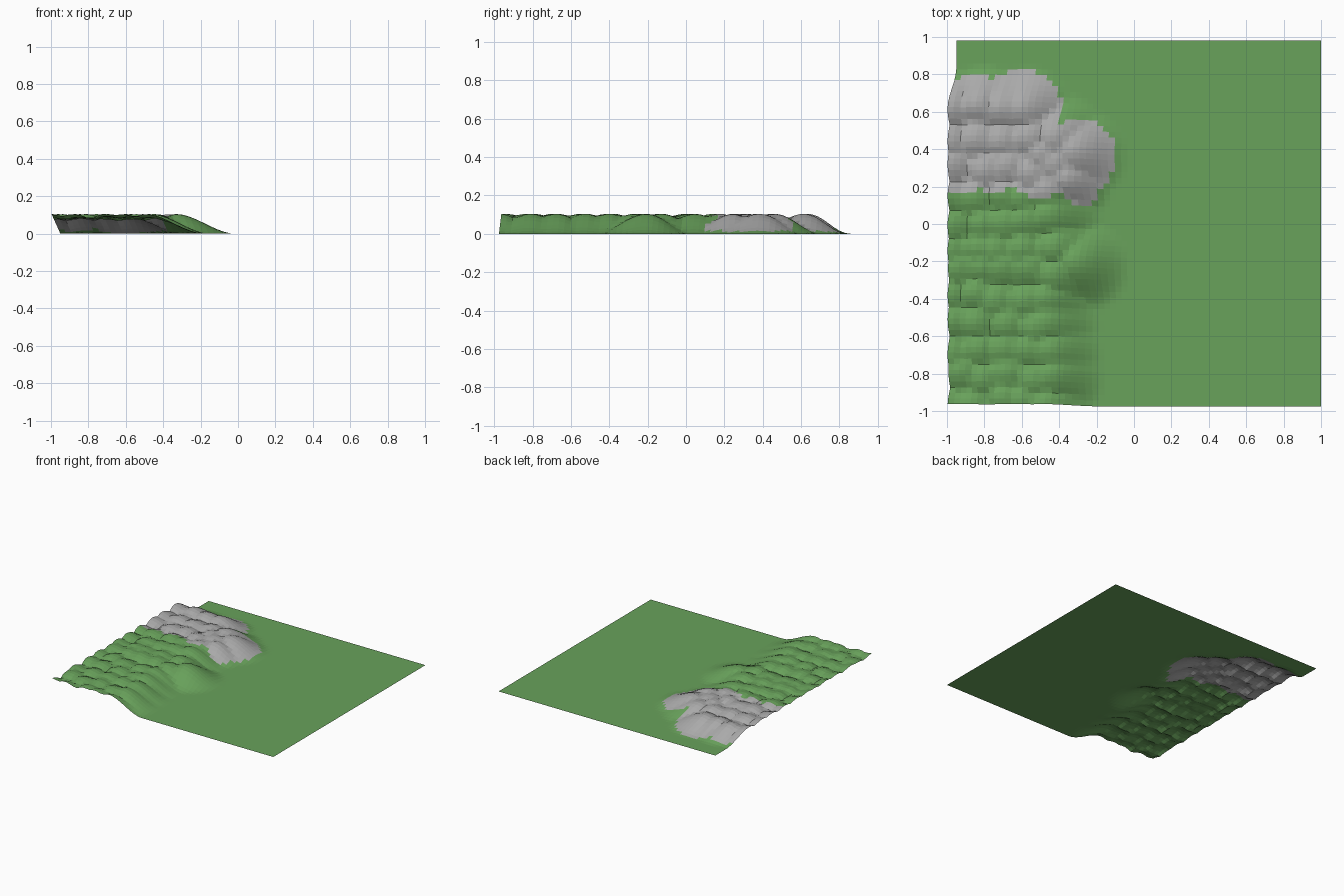
import bpy, bmesh, math, random

if "Cube" in bpy.data.objects:
    bpy.data.objects.remove(bpy.data.objects["Cube"])

random.seed(4)
N = 64                       # grid cells per side
X0, X1, Y0, Y1 = -0.95, 1.0, -0.975, 0.98
H = 0.104                    # hill height

def material(name, rgb):
    m = bpy.data.materials.new(name)
    m.diffuse_color = (*rgb, 1)
    m.use_nodes = True
    m.node_tree.nodes["Principled BSDF"].inputs["Base Color"].default_value = m.diffuse_color
    return m

# Hill domes: (x, y, radius); outer ones placed, inner ones scattered in rows
domes = [(-0.29, 0.37, 0.26), (-0.28, -0.22, 0.26), (-0.56, 0.60, 0.25),
         (-0.80, 0.62, 0.24), (-0.95, 0.60, 0.24), (-0.33, 0.23, 0.22),
         (-0.68, 0.60, 0.24), (-0.46, 0.36, 0.25), (-0.40, -0.14, 0.25)]
for row in range(11):
    y = -0.96 + row * 0.138
    for col in range(5):
        x = -0.95 + col * 0.132 + (row % 2) * 0.03
        jitter = 0.03
        domes.append((min(x, -0.42) + random.uniform(-jitter, jitter),
                      y + random.uniform(-jitter, jitter),
                      random.uniform(0.25, 0.27)))

def height(x, y):
    best = 0
    for cx, cy, r in domes:
        d = math.hypot(x - cx, y - cy) / r
        if d < 1:
            best = max(best, 0.5 + 0.5 * math.cos(math.pi * d))
    return H * best

# Rocky patch outline as overlapping discs
rocks = [(-0.60, 0.62, 0.21), (-0.84, 0.60, 0.20), (-0.28, 0.37, 0.19),
         (-0.29, 0.21, 0.11), (-0.50, 0.33, 0.19), (-0.75, 0.37, 0.20),
         (-0.93, 0.37, 0.21), (-0.93, 0.65, 0.13)]

# Terrain sheet, hills leaning outward to the left
bm = bmesh.new()
grid = []
for j in range(N + 1):
    line = []
    for i in range(N + 1):
        x = X0 + (X1 - X0) * i / N
        y = Y0 + (Y1 - Y0) * j / N
        h = height(x, y)
        line.append(bm.verts.new((x - 0.45 * h, y + 0.12 * h, h)))
    grid.append(line)
for j in range(N):
    for i in range(N):
        f = bm.faces.new((grid[j][i], grid[j][i + 1],
                          grid[j + 1][i + 1], grid[j + 1][i]))
        c = f.calc_center_median()
        # grey rock inside the patch, grass elsewhere
        f.material_index = int(any(math.hypot(c.x - a, c.y - b) < r
                                   for a, b, r in rocks))

mesh = bpy.data.meshes.new("terrain")
bm.to_mesh(mesh)
bm.free()
mesh.materials.append(material("grass green", (0.14, 0.36, 0.105)))
mesh.materials.append(material("rock grey", (0.40, 0.40, 0.40)))
terrain = bpy.data.objects.new("terrain", mesh)
bpy.context.collection.objects.link(terrain)
